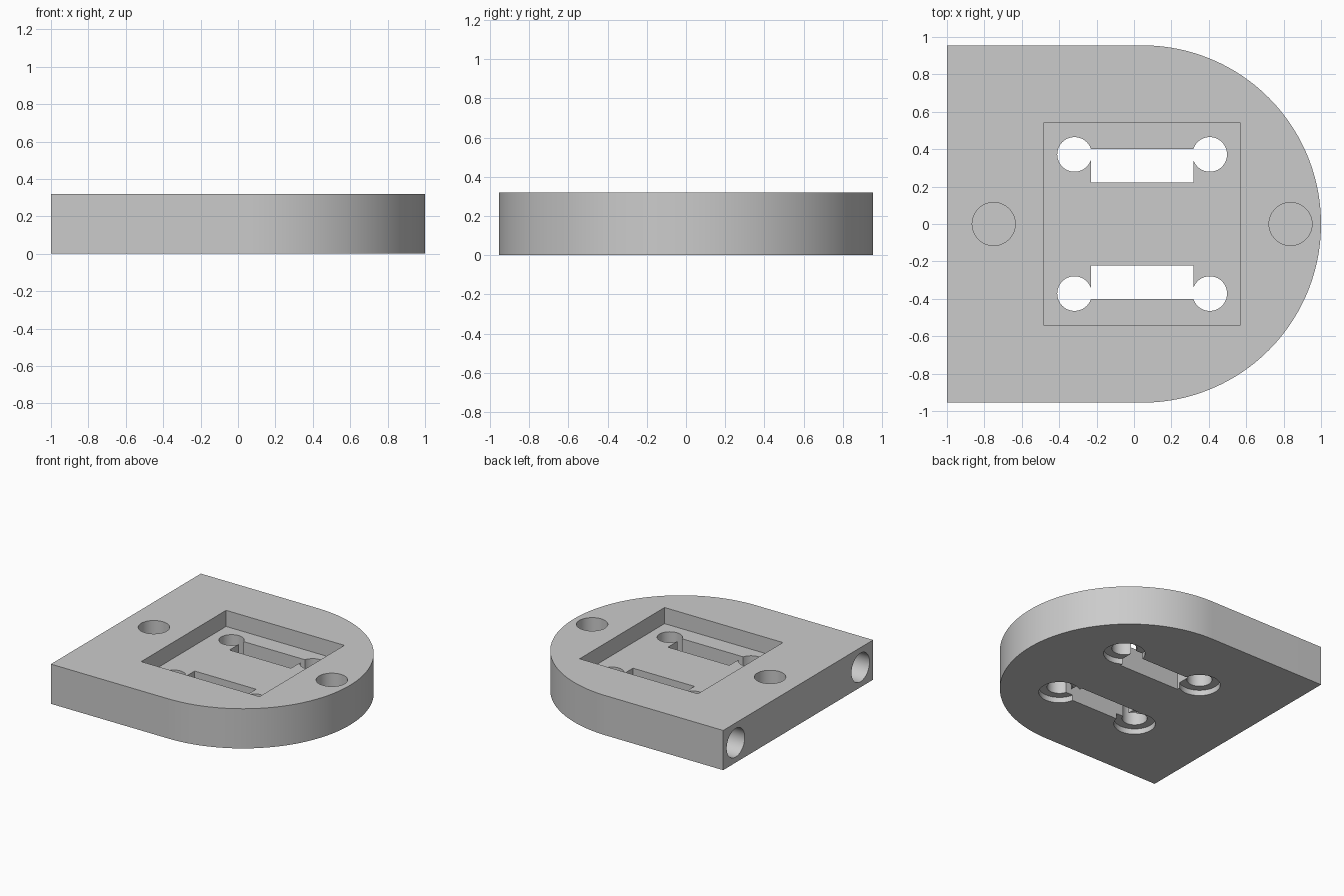
import bpy, bmesh, math
from mathutils import Matrix, Vector

cube = bpy.data.objects.get("Cube")
if cube:
    bpy.data.objects.remove(cube, do_unlink=True)

HEIGHT = 0.32
HALF = 0.955            # half width and nose radius
NOSE_X = 1 - HALF       # centre of the rounded nose
FLOOR = 0.19            # pocket floor height

grey = bpy.data.materials.new("light grey")
grey.use_nodes = True
colour = (0.6, 0.6, 0.6, 1)
grey.diffuse_color = colour
grey.node_tree.nodes["Principled BSDF"].inputs["Base Color"].default_value = colour


def make_object(name, bm):
    bmesh.ops.recalc_face_normals(bm, faces=bm.faces)
    mesh = bpy.data.meshes.new(name)
    bm.to_mesh(mesh)
    bm.free()
    mesh.materials.append(grey)
    obj = bpy.data.objects.new(name, mesh)
    bpy.context.collection.objects.link(obj)
    return obj


def prism(name, outline, z0, z1):
    bm = bmesh.new()
    face = bm.faces.new([bm.verts.new((x, y, z0)) for x, y in outline])
    up = bmesh.ops.extrude_face_region(bm, geom=[face])["geom"]
    bmesh.ops.translate(bm, vec=(0, 0, z1 - z0),
                        verts=[v for v in up if isinstance(v, bmesh.types.BMVert)])
    return make_object(name, bm)


def box(name, x0, x1, y0, y1, z0, z1):
    return prism(name, [(x0, y0), (x1, y0), (x1, y1), (x0, y1)], z0, z1)


def cylinder(name, start, end, radius):
    a, b = Vector(start), Vector(end)
    turn = (b - a).to_track_quat('Z', 'Y').to_matrix().to_4x4()
    bm = bmesh.new()
    bmesh.ops.create_cone(bm, cap_ends=True, segments=64, radius1=radius, radius2=radius,
                          depth=(b - a).length,
                          matrix=Matrix.Translation((a + b) / 2) @ turn)
    return make_object(name, bm)


# Plate with a square back and a half-round nose
arc = [math.radians(-90 + 180 * i / 96) for i in range(97)]
outline = [(-1, HALF), (-1, -HALF)]
outline += [(NOSE_X + HALF * math.cos(t), HALF * math.sin(t)) for t in arc]
plate = prism("base_plate", outline, 0, HEIGHT)

# Square pocket and the two blind holes beside it
cutters = [box("pocket_cutter", -0.485, 0.57, -0.541, 0.541, FLOOR, 0.5)]
for x in (-0.75, 0.837):
    cutters.append(cylinder("top_hole_cutter", (x, 0, 0.12), (x, 0, 0.5), 0.115))

for side in (-1, 1):
    # Slots through the pocket floor
    y0, y1 = sorted((side * 0.222, side * 0.4))
    cutters.append(box("slot_cutter", -0.231, 0.317, y0, y1, -0.1, 0.25))
    # Screw holes, counterbored from below
    for x in (-0.318, 0.405):
        y = side * 0.372
        cutters.append(cylinder("screw_hole_cutter", (x, y, -0.12), (x, y, 0.26), 0.0925))
        cutters.append(cylinder("counterbore_cutter", (x, y, -0.1), (x, y, 0.045), 0.153))
    # Blind holes in the flat end face
    cutters.append(cylinder("end_hole_cutter", (-1.1, side * 0.795, 0.16),
                            (-0.6, side * 0.795, 0.16), 0.115))

bpy.ops.object.select_all(action='DESELECT')
bpy.context.view_layer.objects.active = plate
plate.select_set(True)
for cutter in cutters:
    cutter.hide_render = True
    mod = plate.modifiers.new("cut", 'BOOLEAN')
    mod.operation = 'DIFFERENCE'
    mod.solver = 'EXACT'
    mod.object = cutter
    bpy.ops.object.modifier_apply(modifier=mod.name)
    bpy.data.objects.remove(cutter, do_unlink=True)

bpy.ops.object.shade_smooth_by_angle(angle=math.radians(30))
